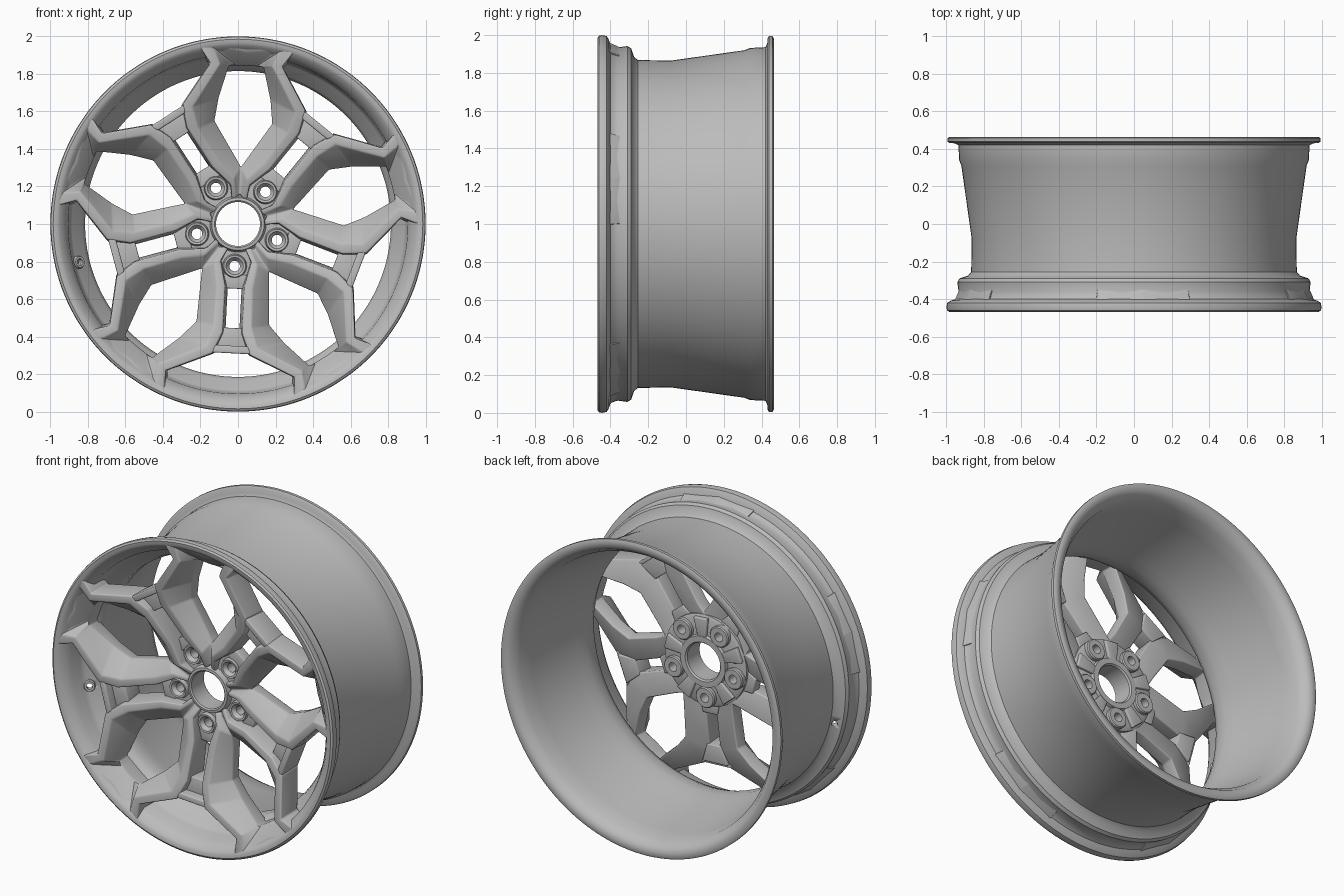
import bpy, bmesh
from math import sin, cos, pi, radians
from mathutils import Vector

if "Cube" in bpy.data.objects:
    bpy.data.objects.remove(bpy.data.objects["Cube"])

SPOKES = 5
START = radians(267)
LUG_START = radians(265.5)
STEP = 2 * pi / SPOKES

metal = bpy.data.materials.new("satin_silver")
metal.use_nodes = True
grey = (0.5, 0.5, 0.5, 1)
metal.diffuse_color = grey
metal.node_tree.nodes["Principled BSDF"].inputs["Base Color"].default_value = grey


def place(r, t, y, ang):
    """Radial / tangential / depth position turned to a wheel angle."""
    return Vector((r * cos(ang) - t * sin(ang), y, 1 + r * sin(ang) + t * cos(ang)))


def finish(bm, name, angle=35, bevel=0):
    bmesh.ops.remove_doubles(bm, verts=bm.verts, dist=0.0005)
    bmesh.ops.recalc_face_normals(bm, faces=bm.faces)
    mesh = bpy.data.meshes.new(name)
    bm.to_mesh(mesh)
    bm.free()
    mesh.materials.append(metal)
    ob = bpy.data.objects.new(name, mesh)
    bpy.context.collection.objects.link(ob)
    bpy.ops.object.select_all(action='DESELECT')
    ob.select_set(True)
    bpy.context.view_layer.objects.active = ob
    if bevel:
        mod = ob.modifiers.new("soft_edges", 'BEVEL')
        mod.width, mod.segments, mod.limit_method = bevel, 3, 'ANGLE'
        mod.angle_limit = radians(20)
        bpy.ops.object.modifier_apply(modifier=mod.name)
    bpy.ops.object.shade_smooth_by_angle(angle=radians(angle))
    return ob


def revolve(bm, profile, steps, origin, axis=Vector((0, 1, 0))):
    """Closed (radius, depth) profile spun into a ring."""
    u = axis.orthogonal().normalized()
    v = axis.cross(u)
    rings = []
    for k in range(steps):
        a = 2 * pi * k / steps
        side = u * cos(a) + v * sin(a)
        rings.append([bm.verts.new(origin + side * r + axis * d) for r, d in profile])
    n = len(profile)
    for k in range(steps):
        p, q = rings[k], rings[(k + 1) % steps]
        for j in range(n):
            i = (j + 1) % n
            bm.faces.new((p[j], p[i], q[i], q[j]))


def prism(bm, half, front, back, ang):
    """Plate symmetric about a spoke axis, from one half outline."""
    outline = half + [(r, -t) for r, t in reversed(half)]
    f = [bm.verts.new(place(r, t, front, ang)) for r, t in outline]
    b = [bm.verts.new(place(r, t, back, ang)) for r, t in outline]
    bm.faces.new(f)
    bm.faces.new(b)
    for k in range(len(f)):
        m = (k + 1) % len(f)
        bm.faces.new((f[k], f[m], b[m], b[k]))


def cut(target, holes):
    """Drill rods, given as (origin, axis, radius, reach), out of a part."""
    bm = bmesh.new()
    for origin, axis, radius, reach in holes:
        rot = axis.to_track_quat('Z', 'Y').to_matrix().to_4x4()
        rot.translation = origin
        bmesh.ops.create_cone(bm, cap_ends=True, segments=24, radius1=radius,
                              radius2=radius, depth=reach, matrix=rot)
    cutter = finish(bm, "drill")
    cutter.hide_render = True
    bpy.context.view_layer.objects.active = target
    mod = target.modifiers.new("holes", 'BOOLEAN')
    mod.operation, mod.object, mod.solver = 'DIFFERENCE', cutter, 'EXACT'
    bpy.ops.object.modifier_apply(modifier=mod.name)
    bpy.data.objects.remove(cutter)


# Rim barrel: outer side front to back, then inner side back to front
barrel_profile = [
    (0.985, -0.468), (0.997, -0.46), (1.0, -0.445), (0.995, -0.42), (0.975, -0.408),
    (0.95, -0.40), (0.942, -0.385), (0.935, -0.36), (0.942, -0.31), (0.93, -0.29),
    (0.885, -0.275), (0.868, -0.255), (0.865, -0.08), (0.92, 0.31), (0.932, 0.34),
    (0.936, 0.42), (0.955, 0.43), (0.985, 0.432), (0.995, 0.44), (0.995, 0.458),
    (0.98, 0.465), (0.955, 0.462), (0.93, 0.45), (0.90, 0.40), (0.885, 0.30),
    (0.83, -0.08), (0.815, -0.14), (0.815, -0.21), (0.83, -0.25), (0.885, -0.29),
    (0.90, -0.32), (0.905, -0.40), (0.93, -0.435), (0.95, -0.458), (0.965, -0.466)]
bm = bmesh.new()
revolve(bm, barrel_profile, 144, Vector((0, 0, 1)))
barrel = finish(bm, "rim_barrel")

# Valve hole through the front drop of the barrel, with a small collar
valve_ang = radians(193.5)
valve_at = place(0.88, 0, -0.285, valve_ang)
valve_axis = Vector((0.6 * cos(valve_ang), 0.8, 0.6 * sin(valve_ang)))
cut(barrel, [(valve_at, valve_axis, 0.018, 0.3)])
bm = bmesh.new()
revolve(bm, [(0.018, -0.025), (0.03, -0.025), (0.034, -0.015), (0.034, 0.01), (0.018, 0.01)],
        24, valve_at, valve_axis)
finish(bm, "valve_collar")

# Half spoke sections: inner crest, outer crest, window edge, edge back, inner back
sections = [
    [(0.12, 0.04, -0.29), (0.125, 0.065, -0.30), (0.13, 0.0945, -0.295),
     (0.13, 0.0945, -0.20), (0.12, 0.04, -0.20)],
    [(0.20, 0.082, -0.33), (0.215, 0.115, -0.335), (0.245, 0.178, -0.29),
     (0.245, 0.178, -0.20), (0.20, 0.075, -0.22)],
    [(0.33, 0.052, -0.35), (0.34, 0.095, -0.35), (0.31, 0.183, -0.28),
     (0.31, 0.175, -0.20), (0.33, 0.036, -0.23)],
    [(0.58, 0.052, -0.405), (0.545, 0.10, -0.40), (0.53, 0.195, -0.29),
     (0.53, 0.185, -0.215), (0.58, 0.036, -0.25)],
    [(0.695, 0.10, -0.43), (0.655, 0.135, -0.43), (0.62, 0.28, -0.31),
     (0.625, 0.27, -0.225), (0.695, 0.09, -0.27)],
    [(0.80, 0.345, -0.455), (0.765, 0.385, -0.455), (0.735, 0.42, -0.34),
     (0.74, 0.415, -0.24), (0.80, 0.335, -0.29)],
    [(0.925, 0.345, -0.466), (0.875, 0.405, -0.458), (0.71, 0.46, -0.355),
     (0.71, 0.46, -0.245), (0.86, 0.33, -0.31)],
    [(0.797, 0.579, -0.46), (0.742, 0.539, -0.43), (0.684, 0.497, -0.36),
     (0.684, 0.497, -0.245), (0.74, 0.538, -0.30)]]

bm = bmesh.new()
for s in range(SPOKES):
    for side in (1, -1):
        rings = []
        for sec in sections:
            ring = []
            for r, t, y in sec:
                ring.append(bm.verts.new(place(r, t * side, y, START + s * STEP)))
            rings.append(ring)
        bm.faces.new(rings[0])
        for i in range(len(rings) - 1):
            for j in range(5):
                if i == 0 and j == 2:
                    continue        # shared wall between neighbouring spokes
                k = (j + 1) % 5
                bm.faces.new((rings[i][j], rings[i][k], rings[i + 1][k], rings[i + 1][j]))
finish(bm, "split_spokes", 40, 0.012)

# Channel floor and raised lip where each spoke forks
bm = bmesh.new()
for s in range(SPOKES):
    ang = START + s * STEP
    prism(bm, [(0.27, 0.07), (0.345, 0.05)], -0.285, -0.215, ang)
    prism(bm, [(0.555, 0.05), (0.67, 0.09)], -0.365, -0.24, ang)
finish(bm, "channel_floors", 30, 0.006)
bm = bmesh.new()
for s in range(SPOKES):
    prism(bm, [(0.65, 0.085), (0.69, 0.115)], -0.425, -0.26, START + s * STEP)
finish(bm, "fork_lips", 30, 0.008)

# Hub disc with centre bore, drilled for the bolt holes
bm = bmesh.new()
revolve(bm, [(0.117, -0.305), (0.125, -0.312), (0.14, -0.31), (0.15, -0.275), (0.28, -0.275),
             (0.29, -0.265), (0.29, -0.20), (0.27, -0.19), (0.165, -0.19), (0.16, -0.17),
             (0.125, -0.17), (0.117, -0.18)], 80, Vector((0, 0, 1)))
hub = finish(bm, "hub_disc")
lugs = [place(0.225, 0, 0, LUG_START + s * STEP) for s in range(SPOKES)]
cut(hub, [(p + Vector((0, -0.24, 0)), Vector((0, 1, 0)), 0.04, 0.3) for p in lugs])
bpy.ops.object.shade_smooth_by_angle(angle=radians(35))

# Bolt seats: conical collars on the front, pads on the back
bm = bmesh.new()
for p in lugs:
    revolve(bm, [(0.028, -0.275), (0.046, -0.298), (0.058, -0.30), (0.066, -0.27),
                 (0.066, -0.17), (0.06, -0.163), (0.028, -0.163)], 32, p)
finish(bm, "bolt_seats", 30)

# Ribs on the mounting face between the bolt pads
bm = bmesh.new()
for s in range(SPOKES):
    prism(bm, [(0.15, 0.028), (0.275, 0.05)], -0.21, -0.172, LUG_START + (s + 0.5) * STEP)
finish(bm, "mounting_ribs", 30, 0.006)
